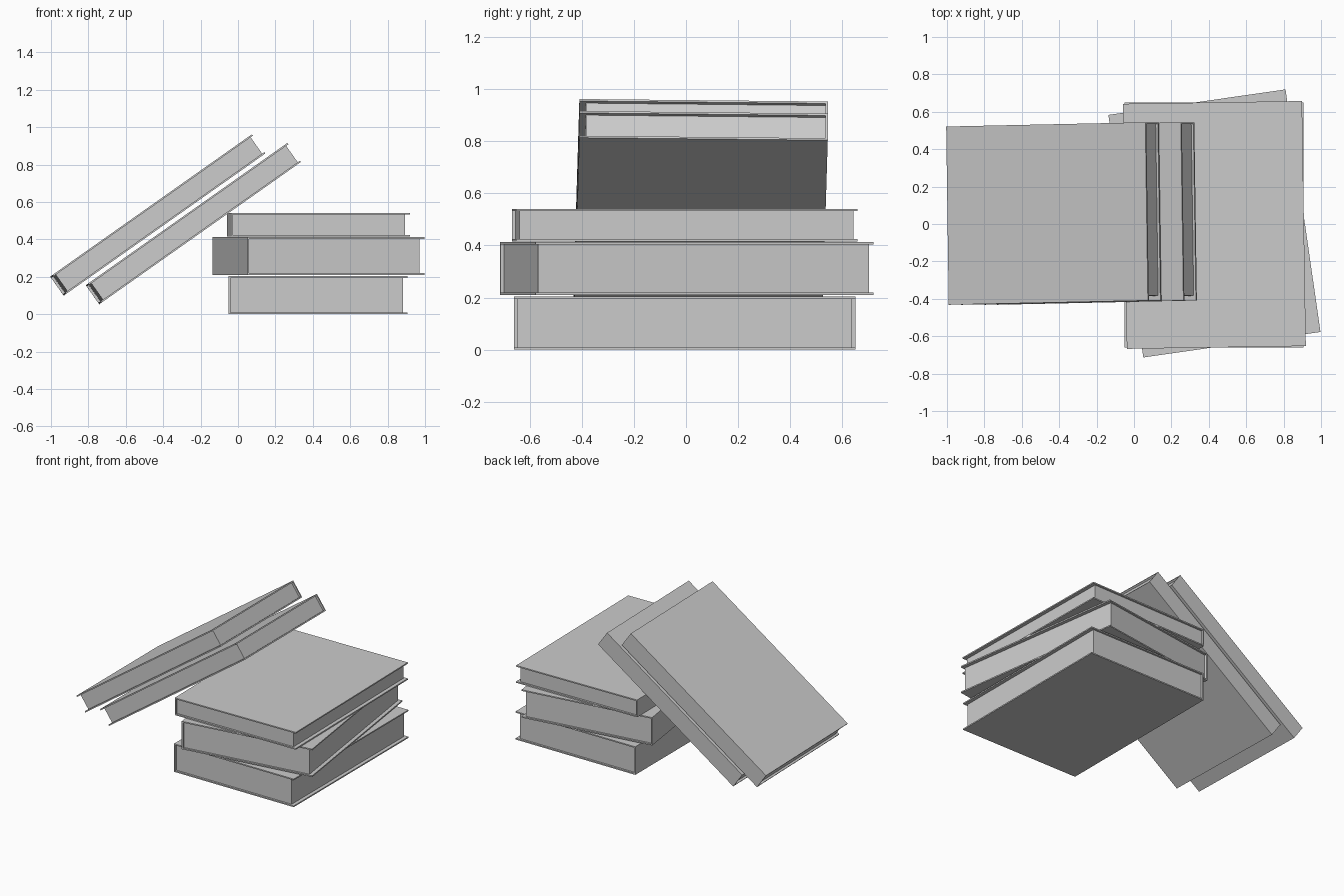
import bpy, bmesh
from math import radians
from mathutils import Matrix, Vector

if "Cube" in bpy.data.objects:
    bpy.data.objects.remove(bpy.data.objects["Cube"])

BOARD = 0.009   # cover thickness
EDGE = 0.026    # page inset at the fore edge
END = 0.014     # page inset at head and tail


def extrude(name, profile, length, matrix):
    """Extrude an x-z profile along y, centred on the origin."""
    bm = bmesh.new()
    verts = [bm.verts.new((x, -length / 2, z)) for x, z in profile]
    face = bm.faces.new(verts)
    ret = bmesh.ops.extrude_face_region(bm, geom=[face])
    moved = [g for g in ret["geom"] if isinstance(g, bmesh.types.BMVert)]
    bmesh.ops.translate(bm, verts=moved, vec=(0, length, 0))
    bmesh.ops.recalc_face_normals(bm, faces=bm.faces)
    mesh = bpy.data.meshes.new(name)
    bm.to_mesh(mesh)
    bm.free()
    obj = bpy.data.objects.new(name, mesh)
    obj.matrix_world = matrix
    bpy.context.collection.objects.link(obj)
    return obj


def book(name, width, length, thick, centre, spin, tilt=0):
    """Hardback with its spine at local -x, spun in its plane and then tilted."""
    m = (Matrix.Translation(Vector(centre))
         @ Matrix.Rotation(radians(tilt), 4, 'Y')
         @ Matrix.Rotation(radians(spin), 4, 'Z'))
    w, t = width / 2, thick / 2
    wi, ti = -w + BOARD, t - BOARD
    # C-shaped cover: two boards joined by the spine
    extrude(name + "_cover", [(-w, -t), (w, -t), (w, -ti), (wi, -ti),
                              (wi, ti), (w, ti), (w, t), (-w, t)], length, m)
    # Page block
    extrude(name + "_pages", [(wi, -ti), (w - EDGE, -ti),
                              (w - EDGE, ti), (wi, ti)], length - 2 * END, m)


# Flat stack
book("bottom_book", 0.957, 1.31, 0.203, (0.429, -0.005, 0.1015), 0)
book("middle_book", 0.957, 1.31, 0.202, (0.43, 0.003, 0.311), 8.2)
book("top_book", 0.957, 1.31, 0.125, (0.43, -0.005, 0.478), 0.9)

# Two books leaning on the stack, spines to the back
for name, x, z in (("outer_leaning_book", -0.429, 0.53),
                   ("inner_leaning_book", -0.239, 0.484)):
    book(name, 0.953, 1.303, 0.125, (x, 0.056, z), -89, -35.2)
